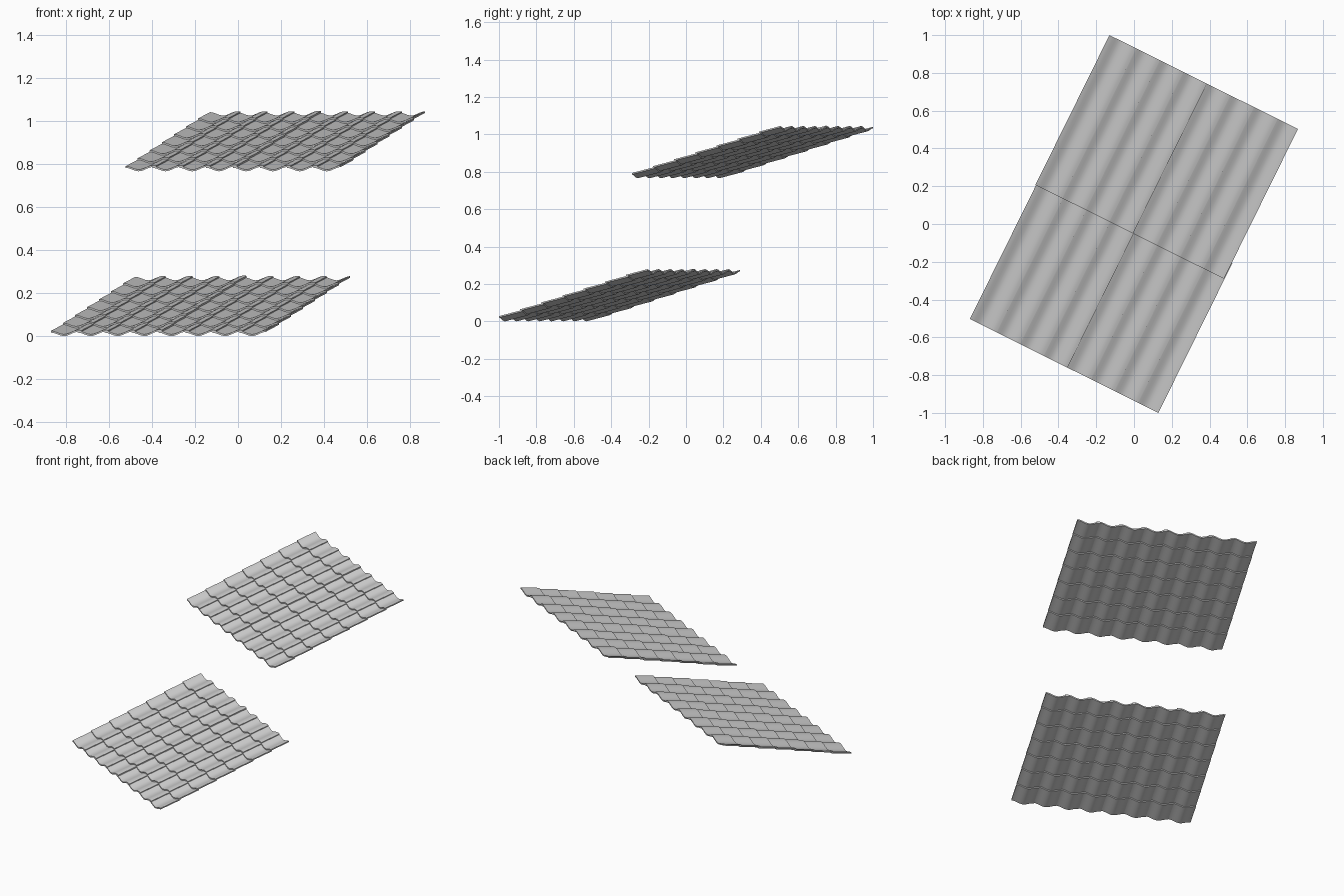
import bpy, bmesh, math
from mathutils import Vector

if "Cube" in bpy.data.objects:
    bpy.data.objects.remove(bpy.data.objects["Cube"])

# Roof frame: U runs along the eave, V runs up the slope (plan), RISE is the slope height
U = Vector((0.998, -0.497, 0))
V = Vector((0.392, 0.793, 0))
RISE = 0.258
COLS, ROWS, SEG = 8, 7, 12
WAVE, THICK, STEP = 0.008, 0.008, 0.007


def add_tile(bm, origin, col, row):
    """One curved roof tile, lapping its right neighbour and the course above."""
    t_end = 1.0 if col == COLS - 1 else 1.14
    d_end = 1.0 if row == ROWS - 1 else 1.08
    side = 0.006 if col == COLS // 2 - 1 else 0.004
    grid = []
    for layer in (0, -THICK):
        for d in (0, d_end):
            line = []
            for i in range(SEG + 1):
                t = t_end * i / SEG
                run = (row + d) / ROWS
                h = WAVE * math.cos(2 * math.pi * t) + STEP * (1 - d) + layer
                h += side * max(0, t - 0.5) * 2 - 0.001
                p = origin + U * ((col + t) / COLS) + V * run
                p.z += RISE * run + h
                line.append(bm.verts.new(p))
            grid.append(line)
    tl, th, bl, bh = grid
    for i in range(SEG):
        j = i + 1
        bm.faces.new((tl[i], tl[j], th[j], th[i]))
        bm.faces.new((bl[i], bh[i], bh[j], bl[j]))
        bm.faces.new((bl[i], bl[j], tl[j], tl[i]))
        bm.faces.new((th[i], th[j], bh[j], bh[i]))
    bm.faces.new((bl[0], tl[0], th[0], bh[0]))
    bm.faces.new((tl[-1], bl[-1], bh[-1], th[-1]))


def roof_panel(name, origin):
    bm = bmesh.new()
    for row in range(ROWS):
        for col in range(COLS):
            add_tile(bm, origin, col, row)
    bmesh.ops.recalc_face_normals(bm, faces=bm.faces)
    mesh = bpy.data.meshes.new(name)
    bm.to_mesh(mesh)
    bm.free()
    obj = bpy.data.objects.new(name, mesh)
    bpy.context.collection.objects.link(obj)
    bpy.ops.object.select_all(action='DESELECT')
    obj.select_set(True)
    bpy.context.view_layer.objects.active = obj
    bpy.ops.object.shade_smooth_by_angle(angle=math.radians(40))


# Two parallel tiled slopes, the second shifted up and back
base = Vector((-0.869, -0.503, 0.010))
roof_panel("lower_roof_tiles", base)
roof_panel("upper_roof_tiles", base + Vector((0.347, 0.71, 0.765)))
